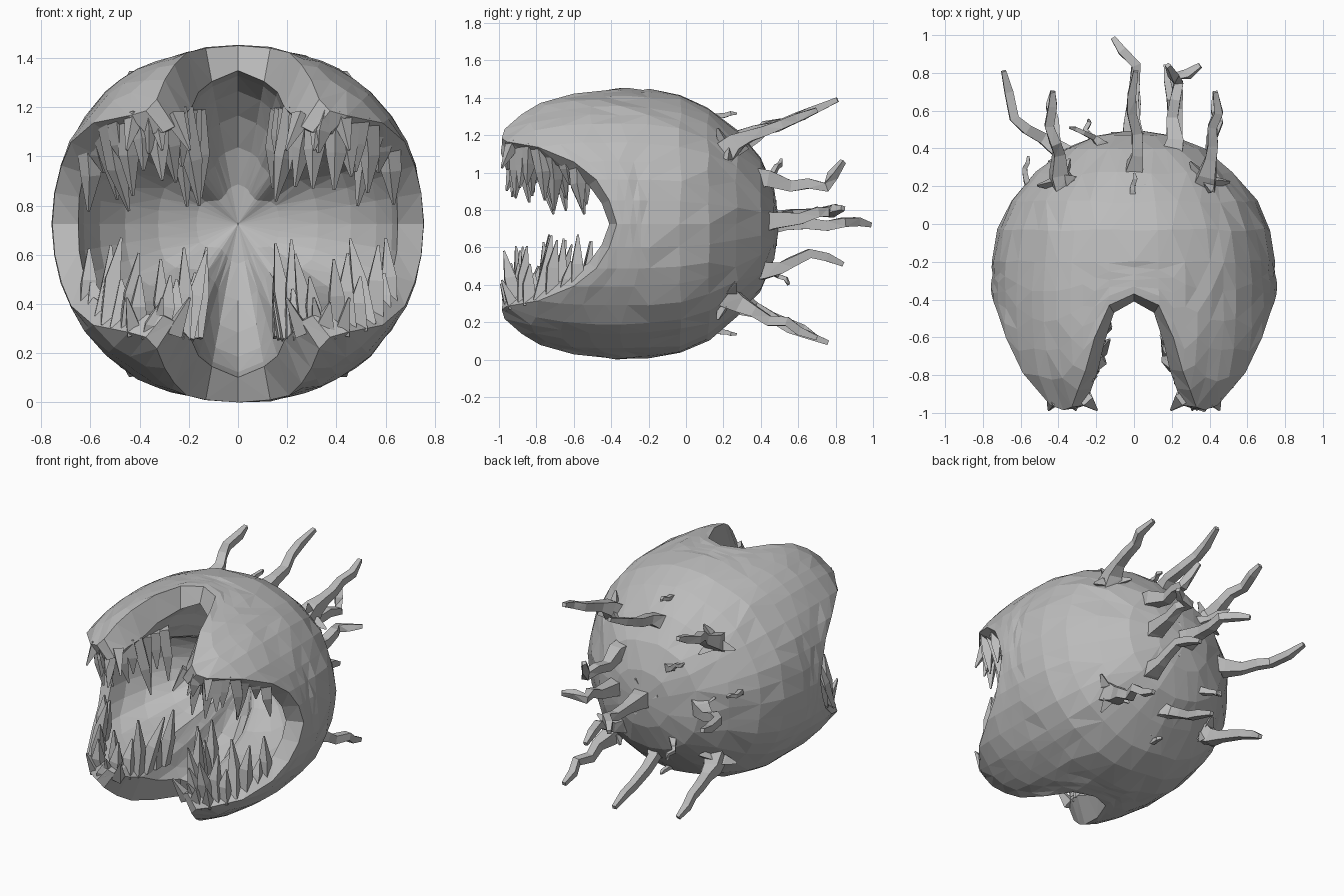
import bpy, bmesh, math, random
from mathutils import Vector

random.seed(4)
MID = 0.725          # height of the mouth centre

if "Cube" in bpy.data.objects:
    bpy.data.objects.remove(bpy.data.objects["Cube"])

grey = bpy.data.materials.new("plain grey")
grey.use_nodes = True
grey.diffuse_color = (0.5, 0.5, 0.5, 1)
grey.node_tree.nodes["Principled BSDF"].inputs["Base Color"].default_value = (0.5, 0.5, 0.5, 1)


def make_object(name, bm):
    bmesh.ops.triangulate(bm, faces=bm.faces)
    bmesh.ops.recalc_face_normals(bm, faces=bm.faces)
    mesh = bpy.data.meshes.new(name)
    bm.to_mesh(mesh)
    bm.free()
    mesh.materials.append(grey)
    bpy.context.collection.objects.link(bpy.data.objects.new(name, mesh))


def lookup(table, x):
    """Piecewise linear value from sorted (x, value) pairs."""
    for (x0, v0), (x1, v1) in zip(table, table[1:]):
        if x <= x1:
            return v0 + (v1 - v0) * max(0, (x - x0) / (x1 - x0))
    return table[-1][1]


def along(keys, t):
    """Point at fraction t of a list of key points."""
    s = min(t, 0.9999) * (len(keys) - 1)
    i = int(s)
    return Vector(keys[i]).lerp(Vector(keys[i + 1]), s - i)


def scatter(size):
    return Vector([random.uniform(-size, size) for _ in range(3)])


def spike(bm, points, radii, sides):
    """Faceted tapering tube along a path."""
    points = [Vector(p) for p in points]
    rings = []
    for i, p in enumerate(points):
        d = (points[min(i + 1, len(points) - 1)] - points[max(i - 1, 0)]).normalized()
        u = d.cross(Vector((0.3, 0.2, 1)) if abs(d.z) < 0.8 else Vector((1, 0.4, 0))).normalized()
        w = d.cross(u)
        ring = []
        for k in range(sides):
            a = math.tau * k / sides + 0.5
            ring.append(bm.verts.new(p + radii[i] * (u * math.cos(a) + w * math.sin(a))))
        rings.append(ring)
    for r0, r1 in zip(rings, rings[1:]):
        for k in range(sides):
            n = (k + 1) % sides
            bm.faces.new((r0[k], r0[n], r1[n], r1[k]))
    bm.faces.new(rings[0])
    bm.faces.new(rings[-1])


# Body: a shell turned about y whose rim runs out into four jaw lobes
radius = [(-0.99, 0.58), (-0.95, 0.625), (-0.8, 0.7), (-0.6, 0.74), (-0.37, 0.745),
          (-0.15, 0.735), (0, 0.7), (0.1, 0.655), (0.25, 0.535), (0.4, 0.37), (0.47, 0.2), (0.5, 0)]
rim = [(0, -0.37), (10, -0.41), (19, -0.48), (27, -0.6), (36, -0.79), (46, -0.96),
       (52, -0.985), (58, -0.97), (64, -0.88), (69, -0.78), (74, -0.6), (80, -0.43), (90, -0.37)]
thinning = [(0, 0.86), (30, 0.88), (50, 0.82), (58, 0.78), (69, 0.73), (78, 0.8), (90, 0.86)]
quarter = [a for a, _ in rim]
angles = (quarter[:-1] + [180 - a for a in quarter[:0:-1]]
          + [180 + a for a in quarter[:-1]] + [360 - a for a in quarter[:0:-1]])

bm = bmesh.new()
columns, back = [], []
back_pole = bm.verts.new((0, 0.5, MID))
throat = bm.verts.new((0, 0.1, MID))
for a in angles:
    fold = min(a % 180, 180 - a % 180)
    edge = lookup(rim, fold)
    c, s = math.cos(math.radians(a)), math.sin(math.radians(a))
    square = 1 + 0.025 * math.sin(math.radians(2 * fold)) ** 2
    col = []

    def put(r, y, jitter=0):
        r = square * (r + random.uniform(-jitter, jitter))
        col.append(bm.verts.new((r * c * 1.013, y + random.uniform(-jitter, jitter), MID + r * s * 0.973)))

    for y in (0.47, 0.4, 0.27, 0.12, -0.03, -0.2):
        put(lookup(radius, y), y, 0.008 if y < 0.3 else 0.003)
    back += col
    for k in range(1, 6):
        y = -0.2 + (edge + 0.2) * k / 5
        put(lookup(radius, y), y, 0.006 if k < 5 else 0)
    # inner wall, thicker behind the lobes
    inner = lookup(radius, edge) * lookup(thinning, fold)
    for k in range(6):
        t = math.radians(15 * k)
        y0 = edge + 0.01 if edge < -0.7 else edge - 0.04
        put(inner * math.cos(t), y0 + (0.1 - y0) * math.sin(t))
    columns.append(col)

for c0, c1 in zip(columns, columns[1:] + columns[:1]):
    bm.faces.new((back_pole, c0[0], c1[0]))
    bm.faces.new((throat, c1[-1], c0[-1]))
    for i in range(len(c0) - 1):
        bm.faces.new((c0[i], c0[i + 1], c1[i + 1], c1[i]))
bmesh.ops.triangulate(bm, faces=bm.faces)
# coarser, irregular facets towards the back
bmesh.ops.remove_doubles(bm, verts=back, dist=0.075)
make_object("body", bm)

# Teeth: a curved row of chunky fangs on each jaw lobe
roots = [(0.61, -0.58, 0.35), (0.51, -0.82, 0.43), (0.36, -0.93, 0.46), (0.24, -0.8, 0.47), (0.18, -0.55, 0.46)]
tips = [(0.59, -0.53, 0.1), (0.47, -0.78, 0.09), (0.35, -0.98, 0.22), (0.2, -0.76, 0.09), (0.12, -0.5, 0.1)]
for side, sx in (("left", 1), ("right", -1)):
    for level, sz in (("upper", 1), ("lower", -1)):
        bm = bmesh.new()
        count = 15
        for i in range(count):
            t = i / (count - 1)
            root, tip = along(roots, t), along(tips, t) + scatter(0.05)
            if i % 3 == 1:
                tip = tip.lerp(root, 0.35)
            mid = root.lerp(tip, 0.5) + scatter(0.012)
            path = [(sx * p.x, p.y, MID + sz * p.z) for p in (root, mid, tip)]
            spike(bm, path, (0.05, 0.042, 0.006), 4)
        # short fangs splayed around the lobe tip
        for x in (0.26, 0.33, 0.42):
            tip = (sx * (x * 1.6 - 0.22), -0.985, MID + sz * 0.3)
            spike(bm, [(sx * x, -0.92, MID + sz * 0.44), tip], (0.045, 0.006), 4)
        make_object(f"{level}_{side}_teeth", bm)

# Tendrils: kinked, tapering growths on the back
tendrils = {
    "top": [(0, 0.23, 1.14), (0, 0.38, 1.22), (0, 0.58, 1.29), (0.01, 0.81, 1.39)],
    "long": [(0, 0.42, 0.73), (0, 0.65, 0.72), (0.02, 0.84, 0.75), (-0.11, 0.985, 0.72)],
    "bottom": [(0, 0.23, 0.31), (0, 0.38, 0.27), (0, 0.55, 0.18), (0.01, 0.76, 0.09)],
    "upper_fork": [(0.19, 0.32, 0.97), (0.22, 0.55, 0.94), (0.23, 0.75, 0.92), (0.18, 0.84, 1.06)],
    "side_fork": [(0.2, 0.38, 0.73), (0.21, 0.6, 0.77), (0.22, 0.78, 0.8), (0.35, 0.84, 0.81)],
    "lower_fork": [(0.18, 0.32, 0.48), (0.2, 0.5, 0.5), (0.19, 0.65, 0.55), (0.17, 0.84, 0.51)],
    "right_long": [(-0.32, 0.33, 0.74), (-0.5, 0.46, 0.74), (-0.62, 0.58, 0.76), (-0.69, 0.81, 0.82)],
    "right_stub": [(-0.15, 0.4, 0.95), (-0.22, 0.46, 0.98), (-0.27, 0.48, 1.03), (-0.34, 0.51, 1.07)],
    "right_low_stub": [(-0.17, 0.38, 0.5), (-0.22, 0.46, 0.47), (-0.25, 0.5, 0.45), (-0.24, 0.55, 0.4)],
    "right_nub": [(-0.54, 0.15, 0.8), (-0.57, 0.23, 0.82), (-0.57, 0.29, 0.83), (-0.56, 0.36, 0.84)],
}
for level, sz in (("upper", 1), ("lower", -1)):
    tendrils[f"{level}_nub"] = [(0, y, MID + sz * z) for y, z in (
        (0.1, 0.54), (0.16, 0.57), (0.21, 0.58), (0.27, 0.59))]
    for side, sx in (("left", 1), ("right", -1)):
        tendrils[f"{level}_{side}"] = [(sx * x, y, MID + sz * z) for x, y, z in (
            (0.37, 0.21, 0.38), (0.41, 0.36, 0.47), (0.43, 0.52, 0.54), (0.43, 0.7, 0.61))]

for name, path in tendrils.items():
    bm = bmesh.new()
    small = name.endswith(("nub", "stub"))
    size = 0.5 if small else 1
    # extra bent joints between the key points
    joints = [along(path, k / 6) for k in range(7)]
    joints = [joints[0]] + [p + scatter(0.02 * size) for p in joints[1:-1]] + [joints[-1]]
    spike(bm, joints, [size * r for r in (0.09, 0.062, 0.042, 0.038, 0.034, 0.032, 0.018)], 4)
    # root claws splayed over the skin
    if not small:
        base = joints[0]
        out = Vector((base.x, base.y + 0.3, base.z - MID)).normalized()
        u = out.cross(Vector((0.5, 0.1, 0.8))).normalized()
        for k in range(3):
            a = math.tau * k / 3 + random.uniform(0, 1)
            reach = u * math.cos(a) + out.cross(u) * math.sin(a)
            spike(bm, [base, base + reach * 0.06 + out * 0.04, base + reach * 0.13 + out * 0.06],
                  (0.045, 0.036, 0.008), 3)
    make_object(f"{name}_tendril", bm)
